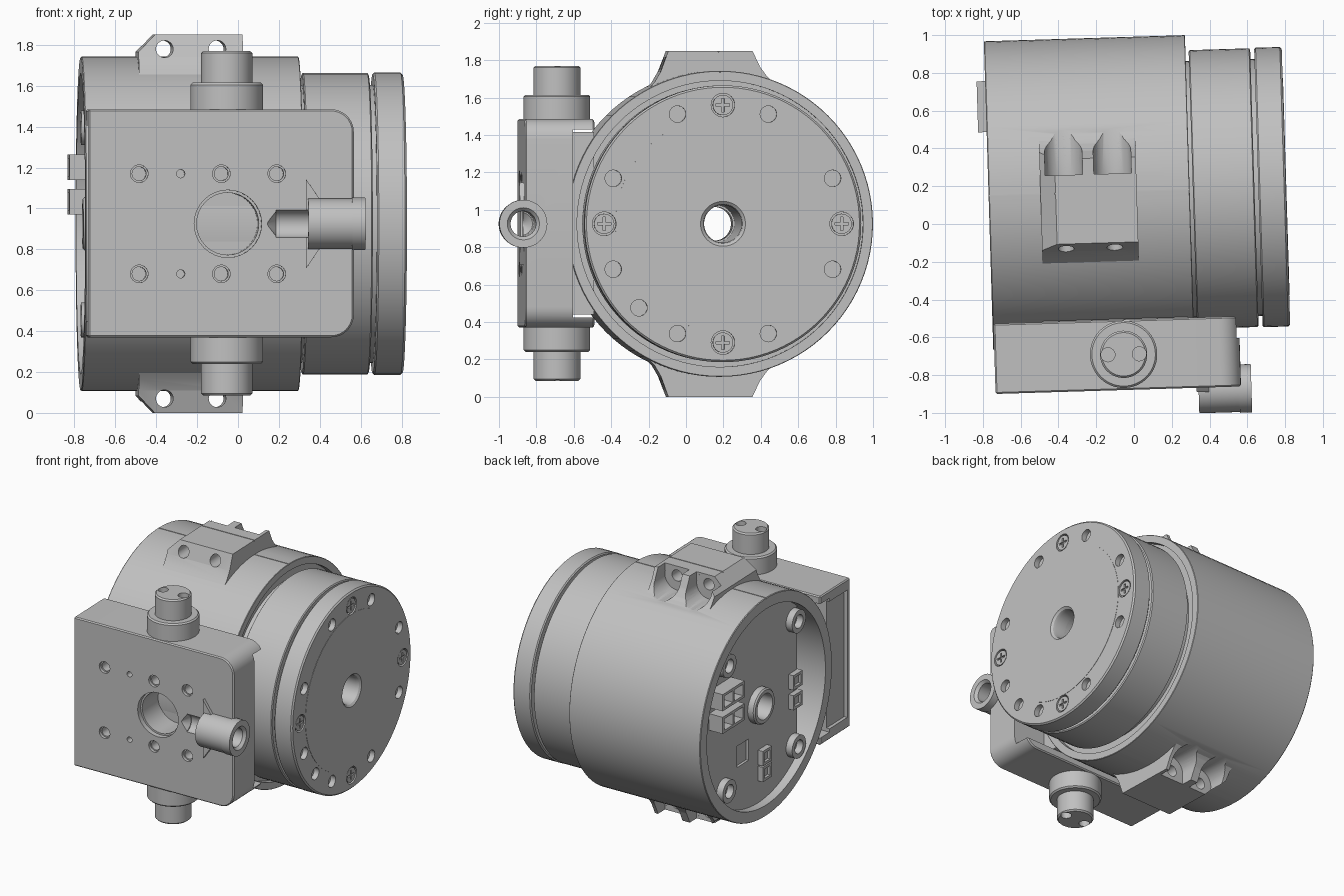
import bpy, bmesh, math
from mathutils import Vector, Matrix

cube = bpy.data.objects.get("Cube")
if cube:
    bpy.data.objects.remove(cube, do_unlink=True)

mat = bpy.data.materials.new("plain_grey")
mat.use_nodes = True
GREY = (0.53, 0.53, 0.53, 1)
mat.diffuse_color = GREY
mat.node_tree.nodes["Principled BSDF"].inputs["Base Color"].default_value = GREY

CY, CZ = 0.173, 0.925          # motor axis, running along x
parts = []


def make(name, bm, keep=True):
    bmesh.ops.recalc_face_normals(bm, faces=bm.faces)
    me = bpy.data.meshes.new(name)
    bm.to_mesh(me)
    bm.free()
    ob = bpy.data.objects.new(name, me)
    bpy.context.collection.objects.link(ob)
    me.materials.append(mat)
    if keep:
        parts.append(ob)
    return ob


def box(name, lo, hi, keep=True):
    bm = bmesh.new()
    bmesh.ops.create_cube(bm, size=1)
    lo, hi = Vector(lo), Vector(hi)
    for v in bm.verts:
        v.co = (lo + hi) / 2 + v.co * (hi - lo)
    return make(name, bm, keep)


def rod(name, a, b, r, r2=None, keep=True, seg=32):
    a, b = Vector(a), Vector(b)
    turn = Vector((0, 0, 1)).rotation_difference(b - a).to_matrix().to_4x4()
    bm = bmesh.new()
    bmesh.ops.create_cone(bm, cap_ends=True, segments=seg, radius1=r,
                          radius2=r if r2 is None else r2, depth=(b - a).length,
                          matrix=Matrix.Translation((a + b) / 2) @ turn)
    return make(name, bm, keep)


def lathe(name, profile, seg=96):
    """Revolve a closed (x, radius) outline about the motor axis."""
    bm = bmesh.new()
    rings = []
    for i in range(seg):
        t = math.tau * i / seg
        rings.append([bm.verts.new((x, CY + r * math.cos(t), CZ + r * math.sin(t))) for x, r in profile])
    n = len(profile)
    for i in range(seg):
        a, b = rings[i], rings[(i + 1) % seg]
        for j in range(n):
            k = (j + 1) % n
            bm.faces.new((a[j], a[k], b[k], b[j]))
    return make(name, bm)


def lug_body(name, outline, side):
    """Extrude a (y, height) outline along x and slice off the outer left corner."""
    bm = bmesh.new()
    ends = [[bm.verts.new((x, y, CZ + side * h)) for y, h in outline] for x in (-.49, .02)]
    bm.faces.new(ends[0])
    bm.faces.new(ends[1][::-1])
    for i in range(len(outline)):
        j = (i + 1) % len(outline)
        bm.faces.new((ends[0][i], ends[1][i], ends[1][j], ends[0][j]))
    geom = bm.verts[:] + bm.edges[:] + bm.faces[:]
    res = bmesh.ops.bisect_plane(bm, geom=geom, plane_co=(-.41, 0, CZ + side * .925),
                                 plane_no=(-.72, 0, .69 * side), clear_outer=True)
    bmesh.ops.edgeloop_fill(bm, edges=[g for g in res["geom_cut"] if isinstance(g, bmesh.types.BMEdge)])
    return make(name, bm)


def apply(ob, mod):
    bpy.context.view_layer.objects.active = ob
    bpy.ops.object.modifier_apply(modifier=mod.name)


def cut(cutter, *targets):
    for ob in targets:
        m = ob.modifiers.new("cut", 'BOOLEAN')
        m.operation, m.solver, m.object = 'DIFFERENCE', 'EXACT', cutter
        apply(ob, m)
    bpy.data.objects.remove(cutter, do_unlink=True)


def drill(a, b, r, *targets, r2=None):
    cut(rod("drill", a, b, r, r2, keep=False), *targets)


def carve(lo, hi, *targets):
    cut(box("carve", lo, hi, keep=False), *targets)


# Main housing, recessed at both ends
housing = lathe("housing", [(-.765, .814), (-.76, .818), (.297, .818), (.30, .815), (.30, .765), (.26, .765),
                            (.26, .1), (-.5, .1), (-.5, .735), (-.765, .735)])

# Rotor stack: core, middle ring and output disc
lathe("rotor_core", [(.2, .1), (.2, .68), (.7, .68), (.7, .1)])
lathe("middle_ring", [(.317, .1), (.317, .73), (.323, .738), (.637, .738), (.643, .73), (.643, .1)])
disc = lathe("output_disc", [(.664, .12), (.664, .732), (.672, .74), (.80, .74), (.81, .73), (.81, .575),
                             (.812, .575), (.812, .12), (.80, .106), (.78, .1), (.664, .1)])

# Bolt circle on the disc: plain holes plus four cross-head screws
def on_circle(deg, r=.635):
    t = math.radians(deg)
    return CY + r * math.cos(t), CZ + r * math.sin(t)

for deg in [22.5 + 45 * i for i in range(8)] + [225]:
    y, z = on_circle(deg)
    drill((.77, y, z), (.85, y, z), .044, disc)
for deg in range(0, 360, 90):
    y, z = on_circle(deg)
    drill((.77, y, z), (.85, y, z), .063, disc)
    head = rod("disc_screw", (.76, y, z), (.806, y, z), .054)
    carve((.795, y - .036, z - .007), (.82, y + .036, z + .007), head)
    carve((.795, y - .007, z - .036), (.82, y + .007, z + .036), head)

# Clamping lugs above and below, with open-topped counterbores for the cross bolts
half = [(-.30, .6), (-.21, .715), (-.17, .755), (-.135, .815), (-.095, .925), (.355, .925),
        (.395, .84), (.435, .785), (.49, .735), (.58, .6)]
for side in (1, -1):
    lug = lug_body("upper_lug" if side > 0 else "lower_lug", half, side)
    z = CZ + side * .855
    low, high = sorted((z - side * .01, z + side * .2))
    for x in (-.363, -.105):
        drill((x, -.5, z), (x, .8, z), .042, lug)
        drill((x, .27, z - side * .01), (x, .9, z - side * .01), .1, lug, housing)
        carve((x - .0995, .2705, low), (x + .0995, .9, high), lug)
    # Seam between the two housing halves
    carve((-.9, CY - .003, CZ + side * .81), (.4, CY + .003, CZ + side * 1), housing)
    carve((-.9, CY - .003, CZ + side * .918), (.4, CY + .003, CZ + side * 1), lug)

# Circuit board at the rear end, trimmed flat beside the mount
board = lathe("circuit_board", [(-.70, .1), (-.70, .735), (-.66, .735), (-.66, .1)])
carve((-.8, -.8, 0), (-.6, CY - .48, 2), board)
carve((-.72, CY + .12, CZ - .37), (-.68, CY + .26, CZ - .21), board)
lathe("hub_ring", [(-.755, .095), (-.755, .12), (-.745, .13), (-.45, .13), (-.45, .09), (-.745, .09)], seg=48)
for sy in (-1, 1):
    for sz in (-1, 1):
        y, z = CY + sy * .43, CZ + sz * .47
        boss = rod("board_boss", (-.5, y, z), (-.75, y, z), .085)
        drill((-.8, y, z), (-.66, y, z), .05, boss)
for z in (.97, 1.14):
    plug = box("power_connector", (-.81, .51, z), (-.69, .78, z + .125))
    for y in (.53, .655):
        carve((-.83, y, z + .02), (-.73, y + .105, z + .105), plug)
for y, z in ((-.26, .95), (-.26, .80), (.12, .53), (.12, .41)):
    plug = box("signal_connector", (-.74, y - .055, z - .055), (-.69, y + .055, z + .055))
    carve((-.76, y - .035, z - .035), (-.72, y + .035, z + .035), plug)

# Mounting block on the front, with rounded right-hand corners
bm = bmesh.new()
bmesh.ops.create_cube(bm, size=1)
for v in bm.verts:
    v.co = Vector((-.11, -.691, .9275)) + v.co * Vector((1.3, .372, 1.115))
ends = [e for e in bm.edges if all(v.co.x > 0 for v in e.verts)
        and abs(e.verts[0].co.y - e.verts[1].co.y) > .1]
bmesh.ops.bevel(bm, geom=ends, offset=.11, segments=8, profile=.5, affect='EDGES')
block = make("mount_block", bm)
edge = block.modifiers.new("edge", 'BEVEL')
edge.width, edge.segments, edge.limit_method = .008, 1, 'ANGLE'
apply(block, edge)
carve((-.9, -.62, .425), (.7, -.3, 1.43), block)
carve((-.8, -.84, .45), (-.735, -.56, 1.405), block)
box("mount_saddle", (-.5, -.64, .44), (.27, -.5, 1.415))

# Front holes: large stepped opening, screw holes, pin holes
drill((-.076, -1, CZ), (-.076, -.6, CZ), .152, block)
drill((-.076, -1, CZ), (-.076, -.84, CZ), .165, block)
for z in (.68, 1.17):
    for x in (-.51, -.108, .163):
        drill((x, -1, z), (x, -.78, z), .034, block)
        drill((x, -1, z), (x, -.855, z), .043, block)
    drill((-.307, -1, z), (-.307, -.8, z), .02, block)

# Side tube with its flared root and the cone-tipped groove it leads into
TY = -.888
flare = rod("tube_flare", (.305, TY, CZ), (.375, TY, CZ), .22, .118, seg=48)
carve((.2, -1.3, .5), (.5, -.90, 1.3), flare)
tube = rod("side_tube", (.315, TY, CZ), (.535, TY, CZ), .124, seg=48)
collar = rod("tube_collar", (.53, TY, CZ), (.595, TY, CZ), .128, seg=48)
drill((.16, TY, CZ), (.7, TY, CZ), .068, block, flare, tube, collar)
drill((.165, TY, CZ), (.11, TY, CZ), .068, block, r2=.002)
drill((.575, TY, CZ), (.605, TY, CZ), .068, collar, r2=.095)

# Knobs on the top and bottom of the block
for name, z0, d in (("upper", 1.48, 1), ("lower", .375, -1)):
    x, y = -.076, -.688
    rod(name + "_knob_flange", (x, y, z0 - .02 * d), (x, y, z0 + .125 * d), .178, seg=64)
    rod(name + "_knob_flange_edge", (x, y, z0 + .125 * d), (x, y, z0 + .135 * d), .178, .168, seg=64)
    shaft = rod(name + "_knob_shaft", (x, y, z0 + .1 * d), (x, y, z0 + .28 * d), .125, seg=64)
    rim = rod(name + "_knob_rim", (x, y, z0 + .28 * d), (x, y, z0 + .29 * d), .125, .115, seg=64)
    for dx in (-.083, .083):
        drill((x + dx, y, z0 + .2 * d), (x + dx, y, z0 + .4 * d), .037, shaft, rim)

# Set the whole assembly slightly askew and shade it
skew = Matrix.Rotation(math.radians(1.75), 4, 'Z')
for ob in parts:
    ob.data.transform(skew)
    bpy.ops.object.select_all(action='DESELECT')
    ob.select_set(True)
    bpy.context.view_layer.objects.active = ob
    bpy.ops.object.shade_smooth_by_angle(angle=math.radians(30))
